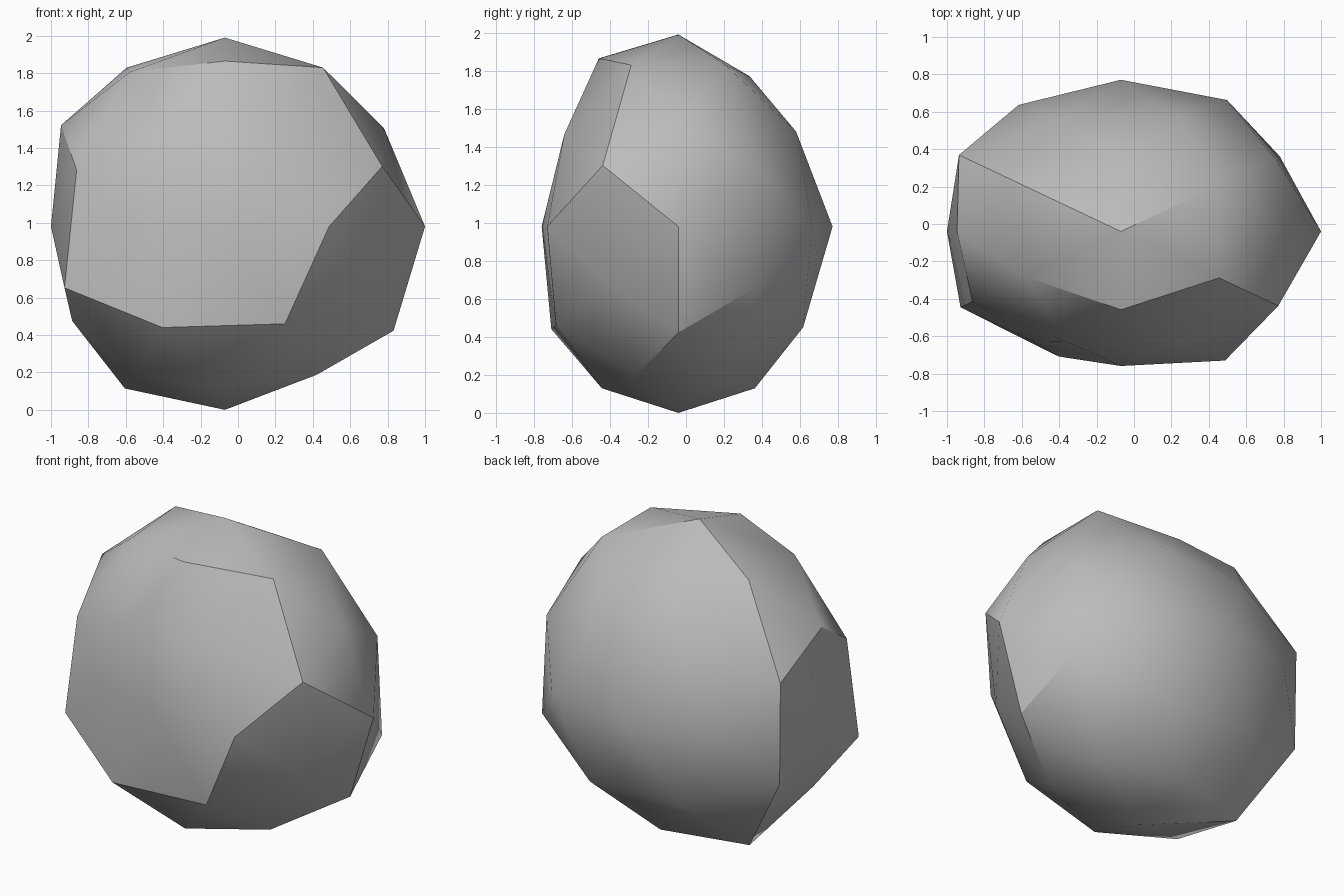
import bpy, bmesh, math
from itertools import product
from mathutils import Vector

if "Cube" in bpy.data.objects:
    bpy.data.objects.remove(bpy.data.objects["Cube"])

CENTRE = Vector((-0.07, -0.04, 0.98))
STRETCH = Vector((1, 0.765, 1))
G = (1 + math.sqrt(5)) / 2

# Bumpiness of the stone: radius in percent per direction of a two-level
# icosphere, each family listed for its sign combinations (plus before minus)
FAMILIES = [
    ((1, 0, 0), (107, 93)),
    ((0, 1, 0), (106, 94)),
    ((0, 0, 1), (101, 98)),
    ((0, 1, G), (93, 100, 104, 100)),
    ((G, 0, 1), (100, 106, 103, 96)),
    ((1, G, 0), (108, 106, 104, 90)),
    ((G, 1, G * G), (105, 97, 105, 98, 105, 107, 102, 98)),
    ((G * G, G, 1), (102, 105, 104, 97, 107, 106, 98, 106)),
    ((1, G * G, G), (100, 106, 97, 104, 97, 104, 95, 108)),
]


def signed(direction):
    """All mirrored copies of a direction, as unit vectors."""
    choices = [(1, -1) if c else (0,) for c in direction]
    for signs in product(*choices):
        yield Vector([s * c for s, c in zip(signs, direction)]).normalized()


# Regular sphere of triangles
bm = bmesh.new()
radius = {}
for direction, percents in FAMILIES:
    for unit, percent in zip(signed(direction), percents):
        radius[bm.verts.new(unit)] = percent / 100
bmesh.ops.convex_hull(bm, input=bm.verts[:])

# Push the corners in and out, flatten front to back
for v, r in radius.items():
    v.co = CENTRE + v.co * r * STRETCH
bmesh.ops.recalc_face_normals(bm, faces=bm.faces[:])

mesh = bpy.data.meshes.new("boulder")
bm.to_mesh(mesh)
bm.free()
boulder = bpy.data.objects.new("boulder", mesh)
bpy.context.collection.objects.link(boulder)

# Grey stone
stone = bpy.data.materials.new("stone grey")
stone.use_nodes = True
colour = (0.5, 0.5, 0.5, 1)
stone.diffuse_color = colour
stone.node_tree.nodes["Principled BSDF"].inputs["Base Color"].default_value = colour
mesh.materials.append(stone)

# Soft facets with only the strongest ridges sharp
bpy.ops.object.select_all(action="DESELECT")
boulder.select_set(True)
bpy.context.view_layer.objects.active = boulder
bpy.ops.object.shade_smooth_by_angle(angle=math.radians(30))
